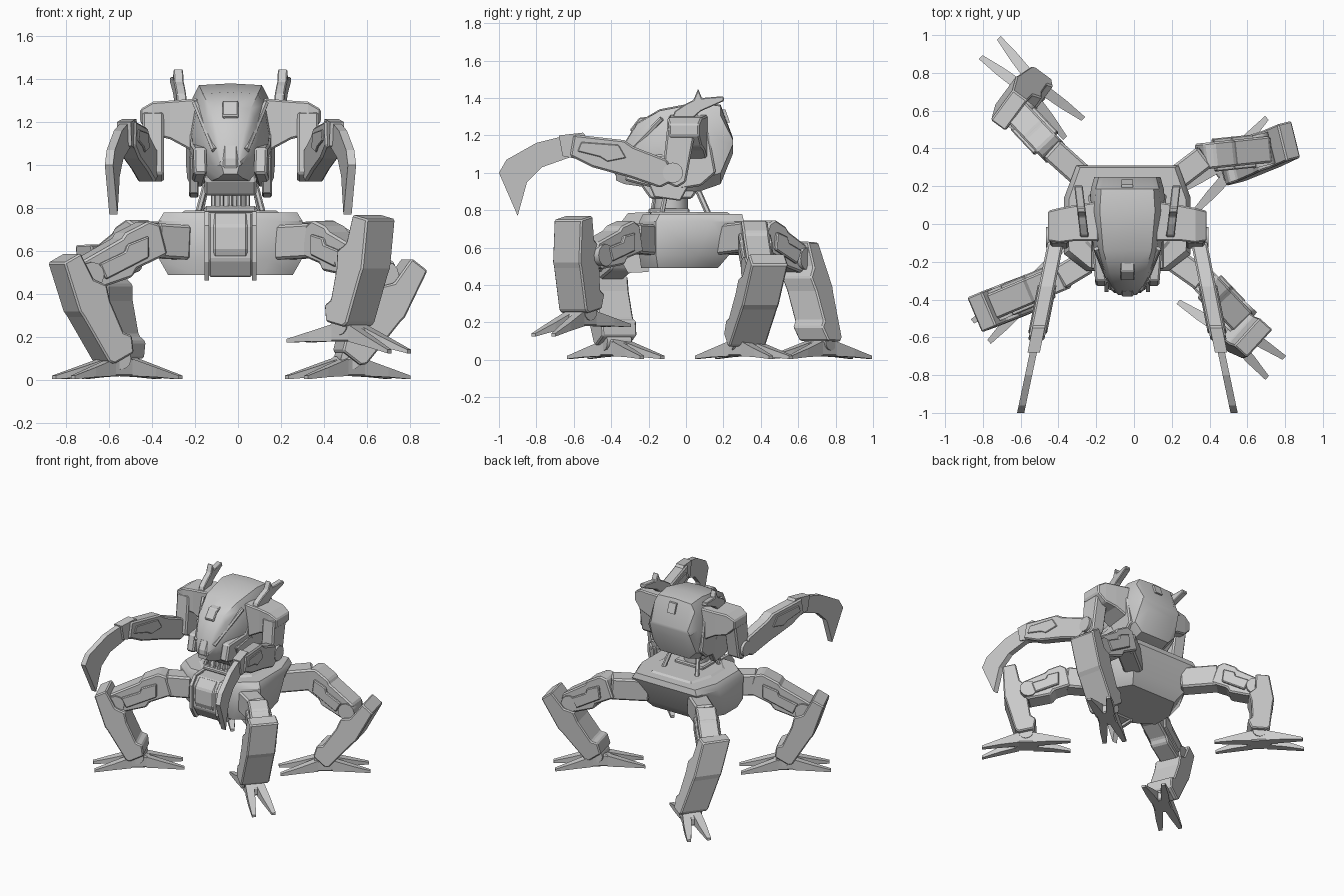
import bpy, bmesh, math
from mathutils import Vector as V

old = bpy.data.objects.get("Cube")
if old:
    bpy.data.objects.remove(old)

grey = bpy.data.materials.new("plain grey")
grey.use_nodes = True
grey.diffuse_color = (0.6, 0.6, 0.6, 1)
grey.node_tree.nodes["Principled BSDF"].inputs["Base Color"].default_value = (0.6, 0.6, 0.6, 1)

CX = -0.035  # centre line of the body
UP = V((0, 0, 1))
SIDES = (("left", 1), ("right", -1))


def finish(name, bm, bevel=0.0, smooth=False):
    bmesh.ops.recalc_face_normals(bm, faces=bm.faces)
    me = bpy.data.meshes.new(name)
    bm.to_mesh(me)
    bm.free()
    me.materials.append(grey)
    ob = bpy.data.objects.new(name, me)
    bpy.context.collection.objects.link(ob)
    if bevel:
        mod = ob.modifiers.new("Bevel", "BEVEL")
        mod.width, mod.segments, mod.limit_method = bevel, 1, "ANGLE"
    if smooth:
        bpy.ops.object.select_all(action="DESELECT")
        ob.select_set(True)
        bpy.context.view_layer.objects.active = ob
        bpy.ops.object.shade_smooth_by_angle(angle=math.radians(35))
    return ob


def loft(name, rings, **kw):
    """Skin a row of equal point rings and cap both ends."""
    bm = bmesh.new()
    rows = [[bm.verts.new(p) for p in r] for r in rings]
    n = len(rows[0])
    for a, b in zip(rows, rows[1:]):
        for i in range(n):
            j = (i + 1) % n
            bm.faces.new((a[i], a[j], b[j], b[i]))
    bm.faces.new(rows[0])
    bm.faces.new(rows[-1])
    return finish(name, bm, **kw)


def box(name, x, y, z, **kw):
    ring = lambda h: [(x[0], y[0], h), (x[1], y[0], h), (x[1], y[1], h), (x[0], y[1], h)]
    return loft(name, [ring(z[0]), ring(z[1])], **kw)


def slab(name, yz, s, x0, slope, width, **kw):
    """Side profile extruded across x; x drifts outward as y goes forward."""
    ring = lambda o: [(CX + s * (x0 - slope * y + o), y, z) for y, z in yz]
    return loft(name, [ring(-width / 2), ring(width / 2)], **kw)


def limb(name, a, b, profile, side, width, **kw):
    """Profile (fraction along a-b, offset) extruded along the side vector."""
    a, b = V(a), V(b)
    off = side.cross(b - a).normalized()
    ring = lambda w: [a.lerp(b, u) + off * v + side * w for u, v in profile]
    return loft(name, [ring(-width / 2), ring(width / 2)], **kw)


def rod(name, a, b, radius, sides=12):
    a, b = V(a), V(b)
    q = (b - a).to_track_quat("Z", "Y")
    ring = [q @ V((radius * math.cos(t), radius * math.sin(t), 0))
            for t in (2 * math.pi * i / sides for i in range(sides))]
    return loft(name, [[a + p for p in ring], [b + p for p in ring]], smooth=sides > 6)


# Pelvis hull: octagonal plan, tapered under the back
def octagon(z, wide, narrow, back, front):
    half = [(narrow, back), (wide, back - 0.17), (wide, front + 0.09), (narrow * 0.8, front)]
    return [(CX + x, y, z) for x, y in half] + [(CX - x, y, z) for x, y in reversed(half)]


loft("pelvis", [octagon(0.49, 0.29, 0.19, 0.17, -0.24), octagon(0.56, 0.33, 0.23, 0.23, -0.25),
                octagon(0.74, 0.335, 0.27, 0.31, -0.25), octagon(0.78, 0.31, 0.25, 0.3, -0.23)],
     smooth=True)
loft("pelvis_deck", [octagon(0.77, 0.24, 0.18, 0.25, -0.2), octagon(0.79, 0.21, 0.16, 0.22, -0.18)])

# Front apron with raised panel and edge rails
slab("front_apron", [(-0.2, 0.78), (-0.3, 0.78), (-0.35, 0.72), (-0.35, 0.56), (-0.3, 0.48), (-0.2, 0.48)],
     1, 0, 0, 0.2, bevel=0.008)
slab("apron_panel", [(-0.3, 0.785), (-0.36, 0.72), (-0.365, 0.61), (-0.35, 0.57), (-0.3, 0.57)],
     1, 0, 0, 0.16, bevel=0.01)
for label, s in SIDES:
    slab(label + "_apron_rail", [(-0.2, 0.79), (-0.31, 0.785), (-0.36, 0.72), (-0.36, 0.55), (-0.31, 0.465), (-0.2, 0.47)],
         s, 0.11, 0, 0.022)

# Waist column, struts and belly
box("waist", (CX - 0.12, CX + 0.12), (-0.2, 0.02), (0.78, 0.81), bevel=0.008)
rod("waist_column", (CX, -0.08, 0.8), (CX, -0.08, 0.95), 0.09)
for i in range(5):
    x = CX + (i - 2) * 0.04
    rod("waist_pipe_%d" % i, (x, -0.18, 0.8), (x, -0.16, 0.92), 0.011, 6)
for label, s in SIDES:
    rod(label + "_back_strut", (CX + s * 0.14, 0.12, 0.78), (CX + s * 0.1, 0.04, 0.96), 0.016, 6)
    rod(label + "_front_strut", (CX + s * 0.15, -0.13, 0.78), (CX + s * 0.11, -0.1, 0.93), 0.014, 6)
slab("belly", [(-0.24, 0.93), (-0.19, 0.86), (0.03, 0.86), (0.1, 0.96), (-0.2, 1.0)], 1, 0, 0, 0.24, bevel=0.01)


# Cockpit shell
def shell(y, w, low, high):
    mid, brow = low + (high - low) * 0.55, low + (high - low) * 0.86
    half = [(0.0, high), (w * 0.72, high - 0.008), (w * 0.87, brow), (w, mid), (w * 0.93, low + 0.06), (w * 0.62, low)]
    return [(CX + x, y, z) for x, z in half] + [(CX - x, y, z) for x, z in reversed(half[1:])]


loft("cockpit", [shell(-0.375, 0.05, 0.96, 1.03), shell(-0.33, 0.09, 0.94, 1.16),
                 shell(-0.26, 0.13, 0.93, 1.27), shell(-0.14, 0.178, 0.91, 1.34),
                 shell(0.07, 0.203, 0.9, 1.38), shell(0.185, 0.193, 0.94, 1.365),
                 shell(0.25, 0.175, 1.1, 1.19)], smooth=True)
slab("nose_plate", [(-0.385, 0.99), (-0.383, 1.03), (-0.35, 1.1), (-0.33, 1.08), (-0.35, 0.97)],
     1, 0, 0, 0.07, bevel=0.01)
slab("hood_hatch", [(-0.285, 1.21), (-0.3, 1.23), (-0.25, 1.295), (-0.2, 1.3)], 1, 0, 0, 0.075, bevel=0.006)
slab("rear_hatch", [(0.19, 1.34), (0.21, 1.34), (0.235, 1.27), (0.21, 1.27)], 1, 0, 0, 0.06)

# Claw profile of the arms
claw = [(-0.56, 1.21), (-0.64, 1.2), (-0.8, 1.16), (-0.96, 1.07), (-1.0, 1.0),
        (-0.9, 0.77), (-0.85, 0.95), (-0.77, 1.03), (-0.6, 1.09)]

for label, s in SIDES:
    # Cheek guards and hood rails
    slab(label + "_cheek_guard", [(-0.33, 0.96), (-0.3, 1.08), (-0.12, 1.1), (-0.05, 1.25), (0.12, 1.22),
                                  (0.16, 1.0), (0.08, 0.93), (-0.1, 0.9)], s, 0.165, -0.08, 0.06, bevel=0.01)
    slab(label + "_jaw_plate", [(-0.24, 1.04), (-0.06, 1.07), (0.02, 0.94), (-0.03, 0.85), (-0.17, 0.87)],
         s, 0.17, 0, 0.045, bevel=0.006)
    rod(label + "_hood_rail", (CX + s * 0.075, -0.345, 1.07), (CX + s * 0.165, -0.13, 1.29), 0.014, 6)
    # Forked horn
    slab(label + "_horn", [(-0.09, 1.24), (-0.06, 1.33), (0.0, 1.37), (0.04, 1.39), (0.065, 1.45),
                           (0.085, 1.4), (0.2, 1.41), (0.205, 1.385), (0.08, 1.33), (0.0, 1.26)],
         s, 0.235, -0.12, 0.045, bevel=0.005)
    # Shoulder pod
    ring = lambda x, y0, y1, z0, z1: [(CX + s * x, y0, z0), (CX + s * x, y1, z0), (CX + s * x, y1, z1),
                                      (CX + s * x, y0, z1)]
    loft(label + "_shoulder", [ring(0.15, -0.09, 0.12, 1.05, 1.31), ring(0.28, -0.09, 0.1, 1.12, 1.3),
                               ring(0.36, -0.1, 0.085, 1.14, 1.295), ring(0.42, -0.09, 0.07, 1.2, 1.26)], bevel=0.008)
    # Arm from shoulder to claw
    slab(label + "_upper_arm", [(-0.1, 1.25), (0.05, 1.22), (0.0, 0.95), (-0.05, 0.92), (-0.13, 0.96)],
         s, 0.36, 0, 0.1, bevel=0.01)
    rod(label + "_elbow", (CX + s * 0.32, -0.07, 1.0), (CX + s * 0.43, -0.07, 1.0), 0.055)
    slab(label + "_forearm", [(-0.6, 1.205), (-0.33, 1.175), (-0.28, 1.14), (-0.1, 1.07), (-0.06, 0.96),
                              (-0.14, 0.92), (-0.3, 0.975), (-0.5, 1.03), (-0.62, 1.09)],
         s, 0.36, 0.2, 0.085, bevel=0.01)
    slab(label + "_forearm_plate", [(-0.56, 1.165), (-0.36, 1.15), (-0.32, 1.08), (-0.42, 1.06), (-0.46, 1.085), (-0.58, 1.115)],
         s, 0.36, 0.2, 0.1, bevel=0.004)
    slab(label + "_wrist", [(-0.68, 1.2), (-0.55, 1.215), (-0.5, 1.15), (-0.56, 1.07), (-0.66, 1.09)],
         s, 0.36, 0.2, 0.065)
    slab(label + "_claw", claw, s, 0.355, 0.21, 0.038)

# Legs: hip, joint, knee, shin top, ankle, outward heading, toe heading, front and rear toe height
legs = {
    "back_right": ((-0.24, 0.22, 0.64), (-0.44, 0.4, 0.66), (-0.61, 0.58, 0.54), (-0.66, 0.6, 0.63),
                   (-0.54, 0.72, 0.1), (-0.8, 0.59), (-0.72, 0.69), 0.0, 0.0),
    "back_left": ((0.17, 0.2, 0.64), (0.38, 0.36, 0.66), (0.67, 0.39, 0.49), (0.82, 0.44, 0.54),
                  (0.51, 0.31, 0.1), (0.97, 0.24), (0.77, 0.64), 0.0, 0.0),
    "front_right": ((-0.25, -0.2, 0.64), (-0.4, -0.29, 0.65), (-0.71, -0.42, 0.49), (-0.805, -0.465, 0.57),
                    (-0.57, -0.375, 0.1), (-0.92, -0.39), (-0.78, -0.63), 0.0, 0.0),
    "front_left": ((0.2, -0.18, 0.64), (0.37, -0.3, 0.65), (0.55, -0.49, 0.56), (0.63, -0.6, 0.76),
                   (0.515, -0.56, 0.26), (0.74, -0.67), (0.76, -0.65), 0.12, 0.17),
}
block = lambda h: [(0, h), (1, h), (1, -h), (0, -h)]
thigh = [(-0.12, 0.06), (0.0, 0.1), (0.35, 0.1), (0.42, 0.085), (1.05, 0.075), (1.15, 0.03),
         (1.1, -0.07), (0.5, -0.1), (0.4, -0.075), (-0.05, -0.08)]
shin = [(0, 0.05), (0.44, 0.09), (0.5, 0.085), (0.96, 0.07), (1.0, 0.05), (1.0, -0.06), (0.86, -0.09),
        (0.8, -0.06), (0.5, -0.07), (0.36, -0.09), (0.26, -0.045), (0, -0.045)]

for leg, (hip, joint, knee, top, ankle, out, toe, zf, zr) in legs.items():
    hip, joint, knee, top, ankle = map(V, (hip, joint, knee, top, ankle))
    across = lambda d: UP.cross(V((d[0], d[1], 0))).normalized()
    hs, ts, ss = across(joint - hip), across(knee - joint), across(out)
    limb(leg + "_hip", hip, joint, block(0.08), -hs, 0.13, bevel=0.012)
    limb(leg + "_thigh", joint, knee, thigh, -ts, 0.14, bevel=0.01)
    limb(leg + "_thigh_cover", joint.lerp(knee, 0.1), joint.lerp(knee, 0.85),
         [(0, 0.04), (0.4, 0.05), (0.5, 0.025), (1, 0.03), (1, -0.05), (0.15, -0.05)], -ts, 0.175, bevel=0.006)
    rod(leg + "_knee_joint", knee - ss * 0.085, knee + ss * 0.085, 0.06)
    limb(leg + "_shin", top, ankle, shin, -ss, 0.2, bevel=0.008)
    rod(leg + "_ankle", ankle - ss * 0.07, ankle + ss * 0.07, 0.05)
    # Splayed foot with two toes each way
    f = V((toe[0], toe[1], 0)).normalized()
    l = UP.cross(f)
    c = V((ankle.x, ankle.y, ankle.z - 0.1))
    limb(leg + "_foot", c - f * 0.09 + UP * 0.06, c + f * 0.09 + UP * 0.06,
         [(0, 0.02), (0.3, 0.05), (0.7, 0.05), (1, 0.02), (1, -0.04), (0, -0.04)], -l, 0.13, bevel=0.008)
    for d, tip, n in ((1, zf, "front"), (-1, zr, "rear")):
        for e in (-1, 1):
            a = c + f * d * 0.05 + l * e * 0.035
            b = c + f * d * 0.31 + l * e * 0.07
            b.z = tip
            quad = lambda p, w, z0, z1: [p - l * w + UP * z0, p + l * w + UP * z0, p + l * w + UP * z1, p - l * w + UP * z1]
            loft("%s_%s_toe_%s" % (leg, n, "a" if e < 0 else "b"),
                 [quad(a, 0.03, 0.02, 0.1), quad(a.lerp(b, 0.5), 0.026, 0.015, 0.06), quad(b, 0.014, 0.005, 0.022)])
